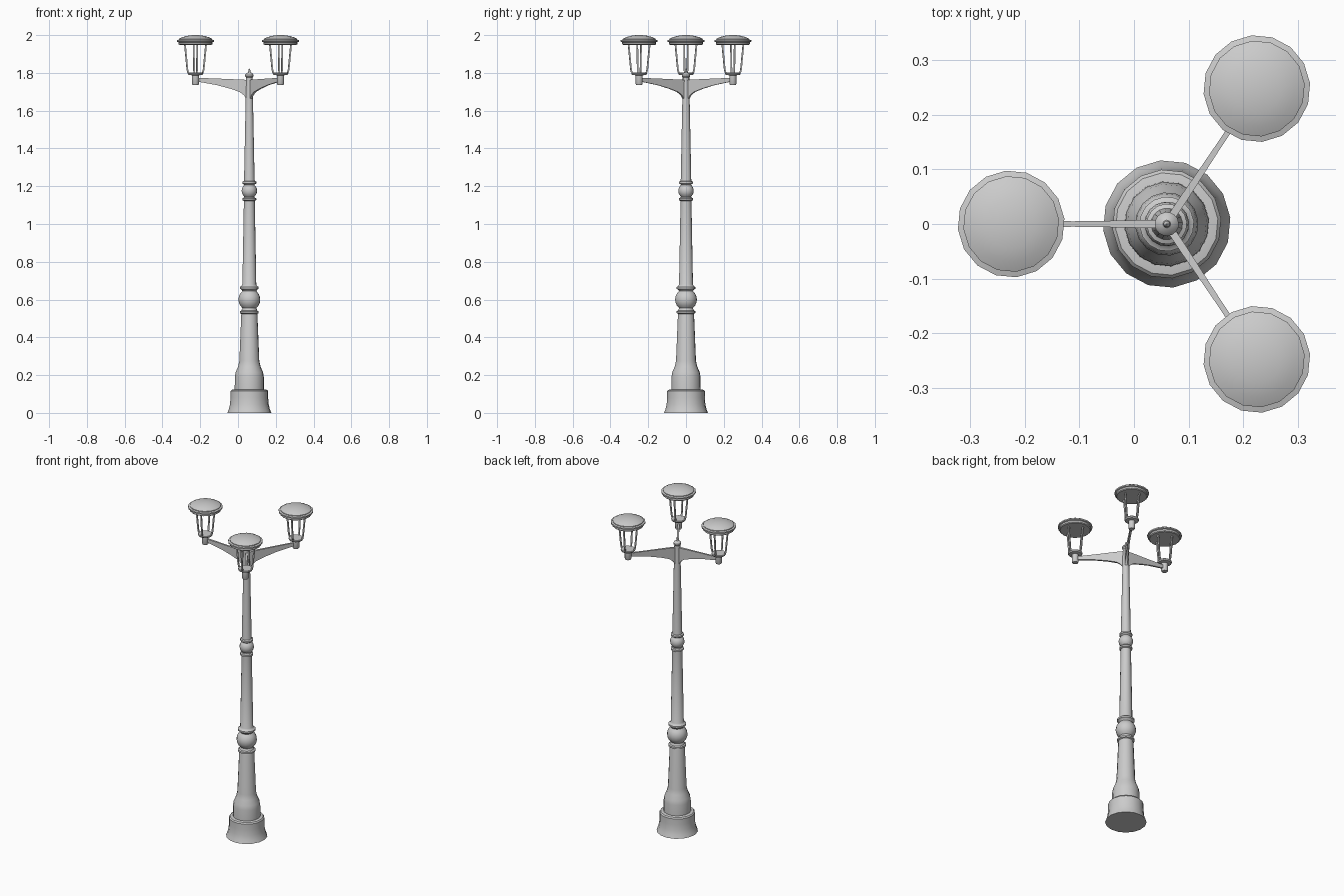
import bpy, bmesh
from math import cos, sin, pi, atan2, hypot, radians
from mathutils import Vector, Matrix

if "Cube" in bpy.data.objects:
    bpy.data.objects.remove(bpy.data.objects["Cube"])

POLE = Vector((0.06, 0, 0))
LAMPS = [Vector((-0.225, 0, 0)), Vector((0.225, 0.248, 0)), Vector((0.225, -0.248, 0))]


def finish(name, bm, angle=35):
    bmesh.ops.recalc_face_normals(bm, faces=bm.faces)
    me = bpy.data.meshes.new(name)
    bm.to_mesh(me)
    bm.free()
    ob = bpy.data.objects.new(name, me)
    bpy.context.collection.objects.link(ob)
    bpy.ops.object.select_all(action='DESELECT')
    ob.select_set(True)
    bpy.context.view_layer.objects.active = ob
    bpy.ops.object.shade_smooth_by_angle(angle=radians(angle))
    return ob


def lathe(name, profile, centre, sides=16, turn=0.1):
    """Closed solid turned around a vertical axis from (radius, z) points."""
    bm = bmesh.new()
    rings = []
    for r, z in profile:
        rings.append([bm.verts.new((centre.x + r * cos(turn + 2 * pi * i / sides),
                                    centre.y + r * sin(turn + 2 * pi * i / sides), z))
                      for i in range(sides)])
    for a, b in zip(rings, rings[1:]):
        for i in range(sides):
            j = (i + 1) % sides
            bm.faces.new((a[i], a[j], b[j], b[i]))
    bm.faces.new(rings[0])
    bm.faces.new(rings[-1])
    return finish(name, bm)


def ball(r, z, r_neck, n=6):
    """Profile points of a bulge of radius r whose ends meet r_neck."""
    h = (r * r - r_neck * r_neck) ** 0.5
    a = atan2(h, r_neck)
    return [(r * cos(-a + 2 * a * i / n), z + r * sin(-a + 2 * a * i / n)) for i in range(n + 1)]


def collar(r, z):
    """Profile points of a thin rounded ring."""
    return [(r - 0.008, z - 0.009), (r, z - 0.005), (r, z + 0.005), (r - 0.008, z + 0.009)]


# Flared foot
lathe("base", [(0.117, 0), (0.109, 0.02), (0.103, 0.045), (0.100, 0.08), (0.100, 0.115),
               (0.094, 0.122), (0.078, 0.125)], POLE)

# Turned column with two ball joints
column = [(0.078, 0.12), (0.077, 0.19), (0.073, 0.215), (0.060, 0.245), (0.053, 0.275), (0.043, 0.52)]
column += collar(0.050, 0.533) + ball(0.058, 0.60, 0.037) + collar(0.050, 0.662)
column += [(0.037, 0.68), (0.029, 1.12)]
column += collar(0.037, 1.131) + ball(0.041, 1.176, 0.027) + collar(0.037, 1.219)
column += [(0.028, 1.235), (0.017, 1.78)]
lathe("column", column, POLE)

# Finial on the column
lathe("finial", [(0.017, 1.775), (0.022, 1.782), (0.022, 1.79), (0.016, 1.798), (0.007, 1.803),
                 (0.005, 1.808), (0.006, 1.813), (0.001, 1.824)], POLE)


def bracket(name, target):
    """Curved blade between column and lamp; (distance share, low z, high z, half width)."""
    d = target - POLE
    along = d.normalized()
    side = Vector((-along.y, along.x, 0))
    length = hypot(d.x, d.y)
    bm = bmesh.new()
    prev = None
    for t, lo, hi, w in [(0.0, 1.64, 1.762, 0.007), (0.06, 1.663, 1.763, 0.007),
                         (0.10, 1.682, 1.764, 0.007), (0.18, 1.699, 1.765, 0.007),
                         (0.35, 1.716, 1.767, 0.006), (0.6, 1.735, 1.77, 0.005),
                         (1.0, 1.756, 1.774, 0.006)]:
        p = POLE + along * (length * t)
        ring = [bm.verts.new((p + side * s * w) + Vector((0, 0, z)))
                for s, z in ((-1, lo), (1, lo), (1, hi), (-1, hi))]
        if prev:
            for i in range(4):
                j = (i + 1) % 4
                bm.faces.new((prev[i], prev[j], ring[j], ring[i]))
        else:
            bm.faces.new(ring)
        prev = ring
    bm.faces.new(prev)
    finish(name, bm)


def cage(name, centre, count=4, w=0.004):
    """Square bars that curve out of the holder and lean out to the cap."""
    bm = bmesh.new()
    for k in range(count):
        rot = Matrix.Translation(centre) @ Matrix.Rotation(radians(10) + 2 * pi * k / count, 4, 'Z')
        prev = None
        for r, z in [(0.030, 1.793), (0.040, 1.803), (0.044, 1.82), (0.057, 1.955)]:
            ring = [bm.verts.new(rot @ Vector((r + a * w, b * w, z)))
                    for a, b in ((-1, -1), (1, -1), (1, 1), (-1, 1))]
            if prev:
                for i in range(4):
                    j = (i + 1) % 4
                    bm.faces.new((prev[i], prev[j], ring[j], ring[i]))
            else:
                bm.faces.new(ring)
            prev = ring
        bm.faces.new(prev)
    finish(name, bm)


# Three arms, each carrying an open lantern
for n, c in enumerate(LAMPS, 1):
    bracket(f"arm_{n}", c)
    lathe(f"lamp_holder_{n}", [(0.016, 1.737), (0.019, 1.742), (0.019, 1.787), (0.038, 1.79),
                               (0.042, 1.797), (0.040, 1.802)], c)
    cage(f"lamp_cage_{n}", c)
    lathe(f"lamp_cap_{n}", [(0.085, 1.948), (0.090, 1.952), (0.090, 1.962), (0.098, 1.965),
                            (0.098, 1.973), (0.088, 1.976), (0.088, 1.980), (0.070, 1.989),
                            (0.045, 1.996), (0.020, 1.9995), (0.004, 2.0)], c)
